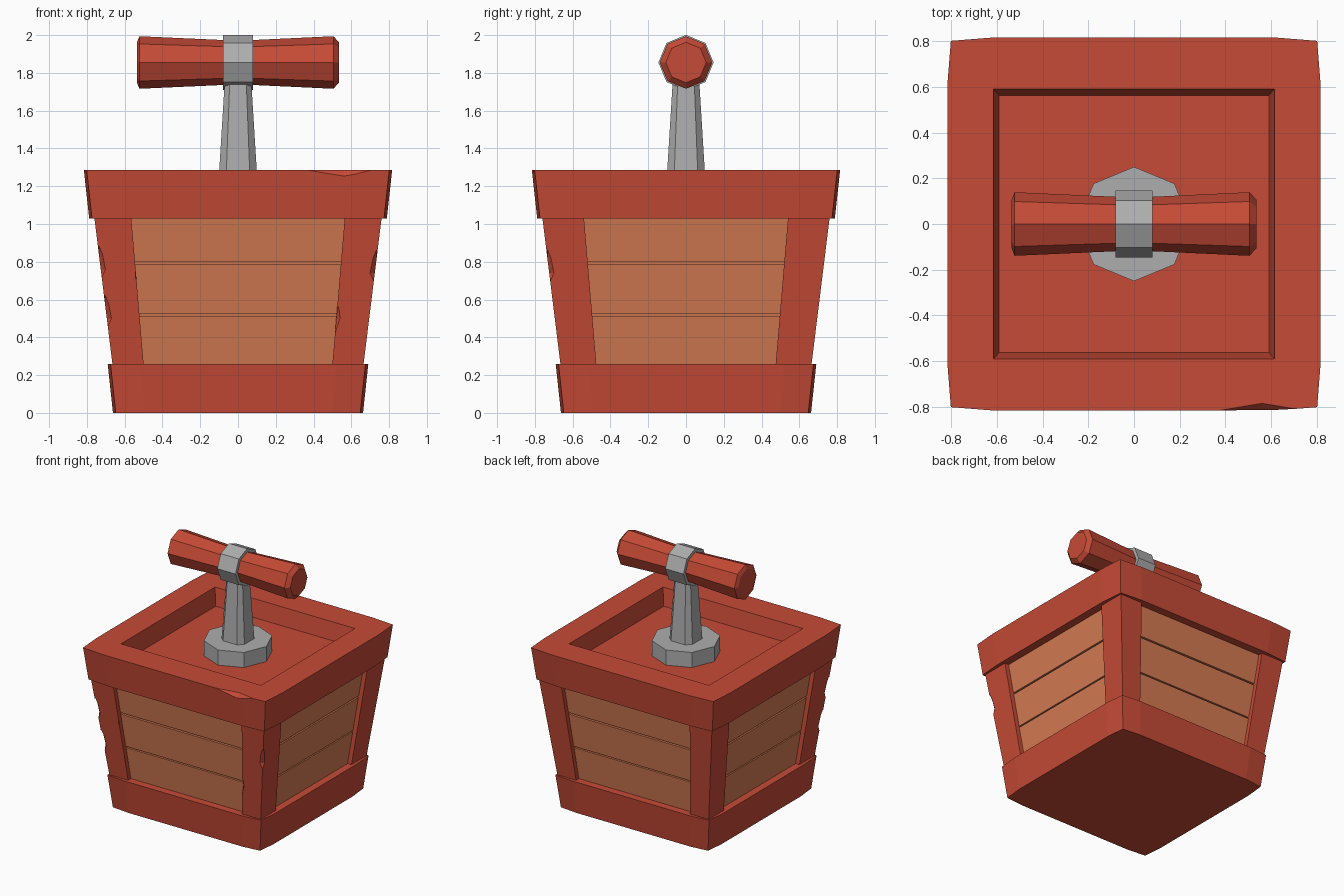
import bpy, bmesh, math
from mathutils import Vector

if "Cube" in bpy.data.objects:
    bpy.data.objects.remove(bpy.data.objects["Cube"])


def material(name, rgb):
    m = bpy.data.materials.new(name)
    m.diffuse_color = (*rgb, 1)
    m.use_nodes = True
    m.node_tree.nodes["Principled BSDF"].inputs["Base Color"].default_value = m.diffuse_color
    return m


RED = material("red paint", (0.565, 0.069, 0.037))
WOOD = material("tan wood", (0.66, 0.195, 0.084))
STEEL = material("grey steel", (0.42, 0.42, 0.42))


def loft(name, loops, mat):
    """Join equal-length point loops into a closed solid."""
    bm = bmesh.new()
    rings = [[bm.verts.new(p) for p in loop] for loop in loops]
    n = len(rings[0])
    for a, b in zip(rings, rings[1:]):
        for i in range(n):
            j = (i + 1) % n
            bm.faces.new((a[i], a[j], b[j], b[i]))
    bm.faces.new(rings[0][::-1])
    bm.faces.new(rings[-1])
    bmesh.ops.recalc_face_normals(bm, faces=bm.faces)
    me = bpy.data.meshes.new(name)
    bm.to_mesh(me)
    bm.free()
    me.materials.append(mat)
    ob = bpy.data.objects.new(name, me)
    bpy.context.collection.objects.link(ob)
    return ob


def rect(x0, x1, y0, y1, z):
    return [(x0, y0, z), (x1, y0, z), (x1, y1, z), (x0, y1, z)]


def square(h, z):
    return rect(-h, h, -h, h, z)


def outline(hx, hy, z, bulge=0.015):
    """Square whose corners are pulled in slightly, twelve points."""
    cx, cy, mx, my = hx - bulge, hy - bulge, hx * 0.75, hy * 0.75
    return [(-cx, -cy, z), (-mx, -hy, z), (mx, -hy, z),
            (cx, -cy, z), (hx, -my, z), (hx, my, z),
            (cx, cy, z), (mx, hy, z), (-mx, hy, z),
            (-cx, cy, z), (-hx, my, z), (-hx, -my, z)]


def octagon(r, t, axis="z", turn=0.0):
    pts = []
    for i in range(8):
        a = math.pi * i / 4 + turn
        u, v = r * math.cos(a), r * math.sin(a)
        pts.append((u, v, t) if axis == "z" else (t, u, 1.855 + v))
    return pts


def chip(ob, loc, size):
    """Cut a worn nick with a hidden octahedron."""
    bm = bmesh.new()
    bmesh.ops.create_uvsphere(bm, u_segments=4, v_segments=2, radius=1)
    for v in bm.verts:
        v.co = Vector(a * b for a, b in zip(v.co, size)) + Vector(loc)
    me = bpy.data.meshes.new("chip_cutter")
    bm.to_mesh(me)
    bm.free()
    me.materials.append(RED)
    cutter = bpy.data.objects.new("chip_cutter", me)
    bpy.context.collection.objects.link(cutter)
    cutter.hide_render = True
    cutter.hide_set(True)
    mod = ob.modifiers.new("chip", "BOOLEAN")
    mod.operation, mod.solver, mod.object = "DIFFERENCE", "EXACT", cutter


def half(z):
    """Half width of the flared box at the post faces."""
    return 0.665 + (z - 0.26) * 0.1234


# Base band
loft("base_band", [outline(0.662, 0.662, 0), outline(0.69, 0.69, 0.26)], RED)

# Inner core and planks
loft("plank_backing", [square(half(z) - 0.055, z) for z in (0.15, 1.1)], WOOD)
for i, (a, b) in enumerate([(0.2, 0.513), (0.523, 0.786), (0.798, 1.06)]):
    loft(f"plank_row_{i + 1}", [square(half(z) - 0.035, z) for z in (a, b)], WOOD)

# Corner posts
posts = {}
for sx in (-1, 1):
    for sy in (-1, 1):
        loops = []
        for z in (0.2, 1.08):
            h, k = half(z), (z - 0.26) * 0.0844
            loops.append(rect(sx * (0.5 + k), sx * h, sy * (0.475 + k), sy * h, z))
        side = ("front" if sy < 0 else "back") + ("_left" if sx < 0 else "_right")
        posts[side] = loft(f"{side}_post", loops, RED)

# Worn nicks on the front posts
for side, s in (("front_left", -1), ("front_right", 1)):
    for z in ((0.76, 0.5) if s < 0 else (0.74,)):
        e = half(z) + 0.01
        chip(posts[side], (s * e, -e, z), (0.045, 0.045, 0.14))
chip(posts["front_left"], (-0.525, -half(0.72) - 0.005, 0.72), (0.022, 0.03, 0.14))
chip(posts["front_right"], (0.515, -half(0.5) - 0.005, 0.5), (0.03, 0.03, 0.14))

# Top rim with recessed lid
rim = loft("top_rim", [outline(0.788, 0.788, 1.03), outline(0.816, 0.816, 1.285),
                       outline(0.615, 0.59, 1.285, 0), outline(0.59, 0.563, 1.15, 0)], RED)
chip(rim, (0.56, -0.82, 1.29), (0.24, 0.04, 0.045))

# Plunger collar, shaft, clamp and handle
loft("plunger_collar", [octagon(0.25, 1.14), octagon(0.25, 1.27)], STEEL)


def shaft_ring(h, z):
    c = h * 0.62
    return [(h, -c, z), (h, c, z), (c, h, z), (-c, h, z),
            (-h, c, z), (-h, -c, z), (-c, -h, z), (c, -h, z)]


loft("plunger_shaft", [shaft_ring(0.102, 1.24), shaft_ring(0.07, 1.76)], STEEL)
loft("handle_clamp", [octagon(0.146, -0.08, "x"), octagon(0.146, 0.08, "x")], STEEL)
profile = [(-0.535, 0.107), (-0.522, 0.139), (-0.08, 0.119),
           (0.08, 0.119), (0.505, 0.139), (0.535, 0.107)]
loft("handle_grip", [octagon(r, x, "x") for x, r in profile], RED)
